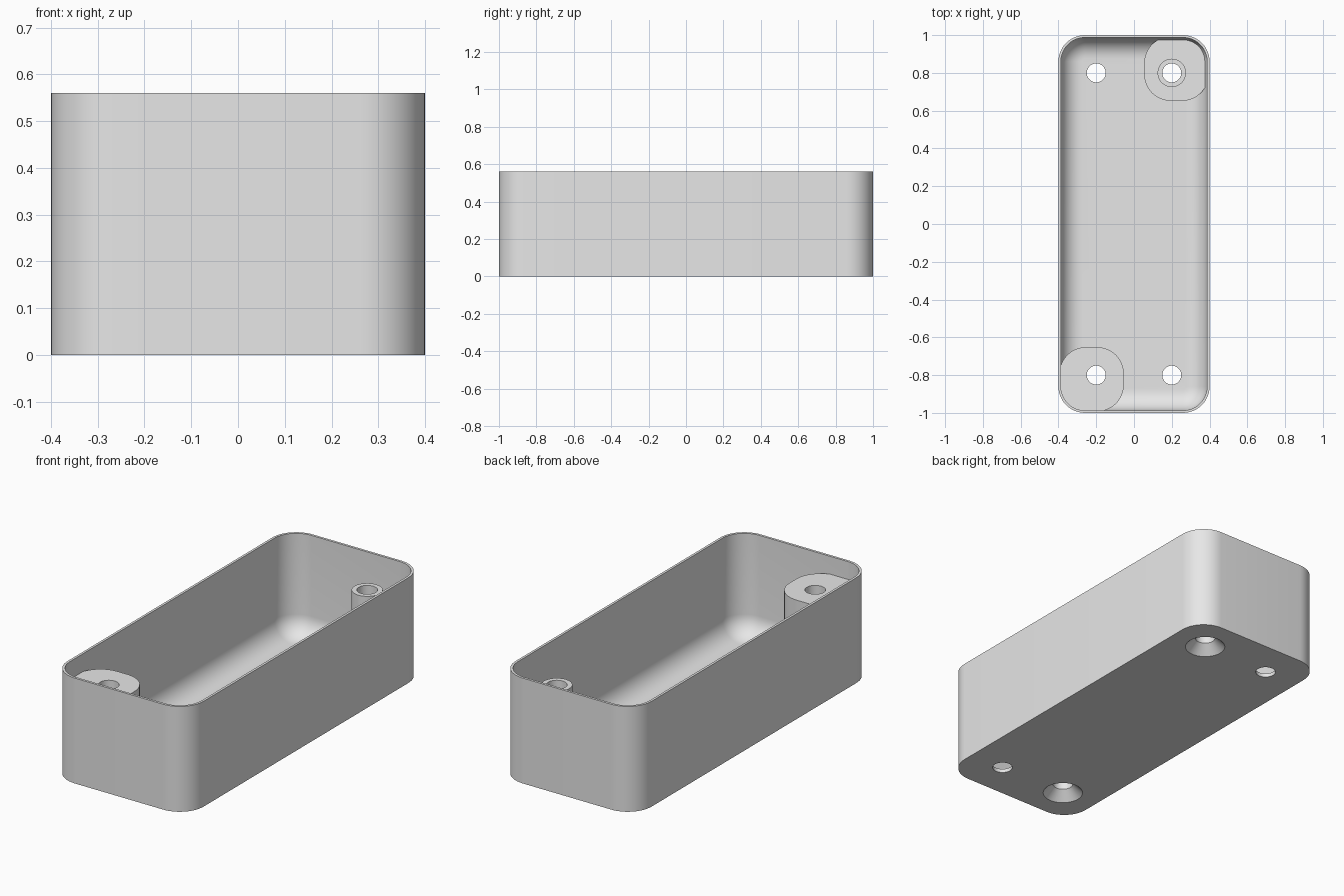
import bpy, bmesh
from math import sin, cos, pi

cube = bpy.data.objects.get("Cube")
if cube:
    bpy.data.objects.remove(cube, do_unlink=True)

grey = bpy.data.materials.new("plain grey")
grey.use_nodes = True
grey.diffuse_color = (0.8, 0.8, 0.8, 1)
grey.node_tree.nodes["Principled BSDF"].inputs["Base Color"].default_value = (0.8, 0.8, 0.8, 1)

HX, HY, HEIGHT, CORNER = 0.4, 1.0, 0.56, 0.14
WALL, FLOOR, FILLET = 0.013, 0.02, 0.11
BOSS_TOP, PAD_TOP, HOLE = 0.465, 0.08, 0.05


def ring(hx, hy, r, z, steps=12):
    """Rounded rectangle outline; a circle when hx = hy = r."""
    pts = []
    for q, (sx, sy) in enumerate(((1, 1), (-1, 1), (-1, -1), (1, -1))):
        for i in range(steps + 1):
            a = (q + i / steps) * pi / 2
            pts.append((sx * (hx - r) + r * cos(a), sy * (hy - r) + r * sin(a), z))
    return pts


def loft(name, rings, centre=(0, 0)):
    """Closed solid skinned through a stack of outlines."""
    bm = bmesh.new()
    loops = [[bm.verts.new((x + centre[0], y + centre[1], z)) for x, y, z in r] for r in rings]
    for a, b in zip(loops, loops[1:]):
        for i in range(len(a)):
            j = (i + 1) % len(a)
            bm.faces.new((a[i], a[j], b[j], b[i]))
    bm.faces.new(loops[0][::-1])
    bm.faces.new(loops[-1])
    bmesh.ops.remove_doubles(bm, verts=bm.verts[:], dist=1e-5)
    bmesh.ops.recalc_face_normals(bm, faces=bm.faces[:])
    mesh = bpy.data.meshes.new(name)
    bm.to_mesh(mesh)
    bm.free()
    mesh.materials.append(grey)
    obj = bpy.data.objects.new(name, mesh)
    bpy.context.collection.objects.link(obj)
    return obj


def disc(r, z):
    return ring(r, r, r, z)


# Open case: outer wall, rim, inner wall, then the rounded floor edge
rings = [ring(HX, HY, CORNER, 0), ring(HX, HY, CORNER, HEIGHT)]
rings.append(ring(HX - WALL, HY - WALL, CORNER - WALL, HEIGHT))
for i in range(11):
    a = i / 10 * pi / 2
    d = WALL + FILLET * (1 - cos(a))
    rings.append(ring(HX - d, HY - d, CORNER - d, FLOOR + FILLET * (1 - sin(a))))
case = loft("case_shell", rings)

# Corner supports: a tall block, and a low pad carrying a slim post
PAD, PAD_X, PAD_Y = 0.17, 0.224, 0.822
block = loft("tall_corner_block", [ring(PAD, PAD, CORNER, z) for z in (0.01, BOSS_TOP)], (-PAD_X, -PAD_Y))
pad = loft("low_corner_pad", [ring(PAD, PAD, CORNER, z) for z in (0.01, PAD_TOP)], (PAD_X, PAD_Y))
post = loft("screw_post", [disc(0.075, z) for z in (0.06, BOSS_TOP)], (0.2, 0.8))

# Screw holes: countersunk under the supports, plain in the other corners
cutters = []
for s in (1, -1):
    sunk = [disc(0.15, -0.05), disc(HOLE, 0.05), disc(HOLE, 0.7)]
    plain = [disc(HOLE, -0.05), disc(HOLE, 0.2)]
    cutters.append((loft("countersunk_cutter", sunk, (0.2 * s, 0.8 * s)),
                    [case, block] if s < 0 else [case, pad, post]))
    cutters.append((loft("plain_cutter", plain, (-0.2 * s, 0.8 * s)), [case]))

for cutter, targets in cutters:
    cutter.hide_render = True
    for obj in targets:
        mod = obj.modifiers.new("screw_hole", "BOOLEAN")
        mod.operation = "DIFFERENCE"
        mod.solver = "EXACT"
        mod.object = cutter
        bpy.context.view_layer.objects.active = obj
        bpy.ops.object.modifier_apply(modifier=mod.name)
for cutter, targets in cutters:
    bpy.data.objects.remove(cutter, do_unlink=True)

# Smooth curves with crisp edges
bpy.ops.object.select_all(action="DESELECT")
for obj in (case, block, pad, post):
    obj.select_set(True)
bpy.context.view_layer.objects.active = case
bpy.ops.object.shade_smooth_by_angle(angle=pi / 6)
